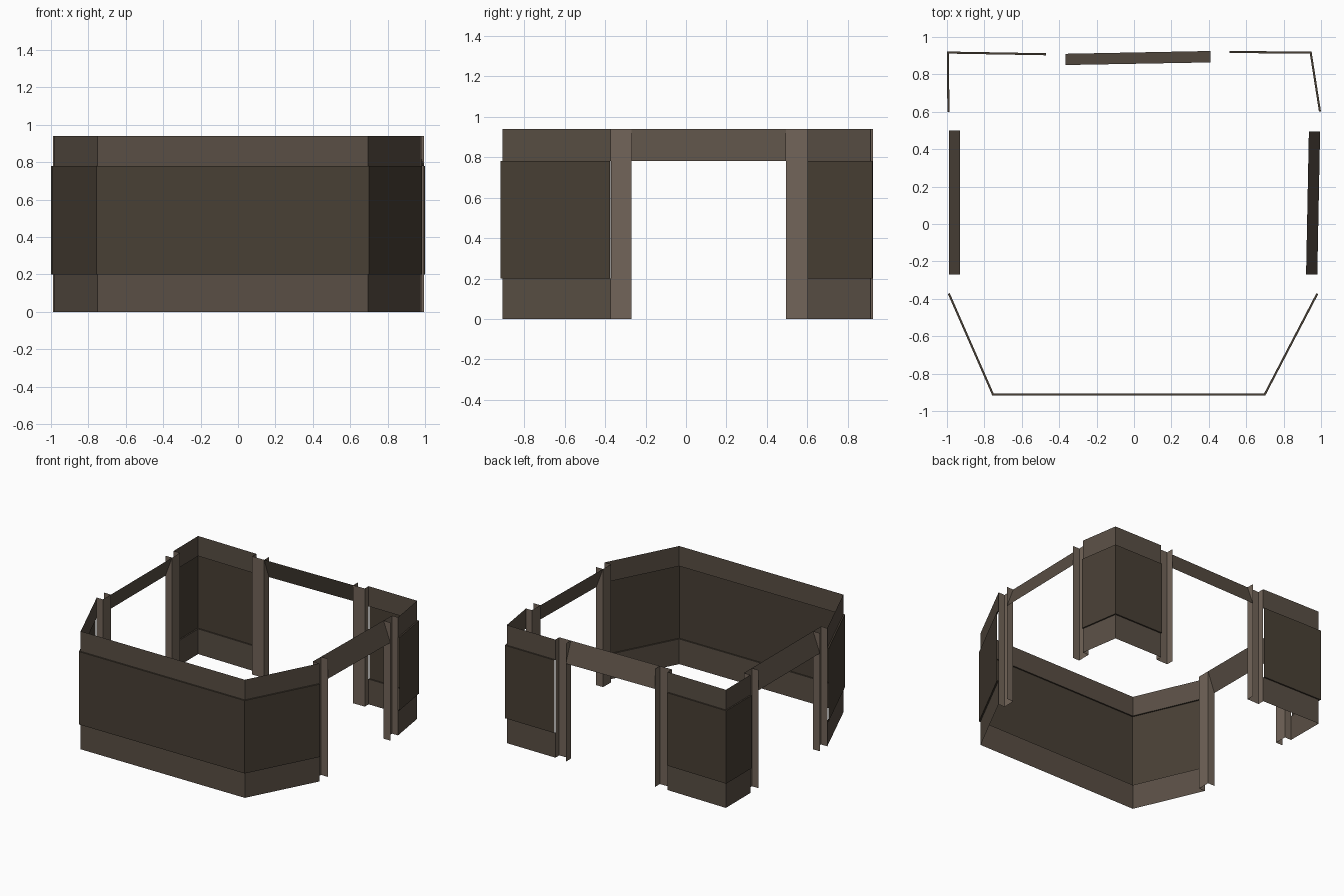
import bpy
from mathutils import Vector

if "Cube" in bpy.data.objects:
    bpy.data.objects.remove(bpy.data.objects["Cube"])


def material(name, rgb):
    m = bpy.data.materials.new(name)
    m.diffuse_color = (*rgb, 1)
    m.use_nodes = True
    m.node_tree.nodes["Principled BSDF"].inputs["Base Color"].default_value = m.diffuse_color
    return m


PANEL = material("dark_panel", (0.065, 0.050, 0.035))
TRIM = material("trim", (0.10, 0.077, 0.058))
POST = material("post", (0.17, 0.13, 0.10))


def sheet(name, rows, mat):
    """Skin a grid of point rows with quads."""
    n = len(rows[0])
    verts = [p for r in rows for p in r]
    faces = [(j * n + i, j * n + i + 1, (j + 1) * n + i + 1, (j + 1) * n + i)
             for j in range(len(rows) - 1) for i in range(n - 1)]
    mesh = bpy.data.meshes.new(name)
    mesh.from_pydata(verts, [], faces)
    mesh.materials.append(mat)
    ob = bpy.data.objects.new(name, mesh)
    bpy.context.collection.objects.link(ob)
    return ob


def offset(path, d):
    """Mitred outward offset of a counter-clockwise open path."""
    pts = [Vector(p) for p in path]
    normals = []
    for a, b in zip(pts, pts[1:]):
        t = (b - a).normalized()
        normals.append(Vector((t.y, -t.x)))
    out = []
    for i, p in enumerate(pts):
        n0 = normals[max(i - 1, 0)]
        n1 = normals[min(i, len(normals) - 1)]
        out.append(p + (n0 + n1) * (d / (1 + n0.dot(n1))))
    return out


def sweep(name, path, profile, mat):
    """Run an (offset, height) profile along a plan path."""
    rows = [[(p.x, p.y, z) for p in offset(path, d)] for d, z in profile]
    return sheet(name, rows, mat)


TOP, RAIL, BASE, STEP = 0.94, 0.78, 0.20, 0.011

# Wall runs: plinth, raised panel with ledges, upper band
walls = {
    "front": [(-0.985, -0.37), (-0.75, -0.907), (0.695, -0.907), (0.975, -0.37)],
    "back_right": [(0.989, 0.60), (0.94, 0.911), (0.51, 0.914)],
    "back_left": [(-0.47, 0.902), (-0.989, 0.911), (-0.987, 0.60)],
}
for side, path in walls.items():
    sweep(side + "_plinth", path, [(0, 0), (0, BASE)], TRIM)
    sweep(side + "_panel", path,
          [(0, BASE), (STEP, BASE), (STEP, RAIL), (0, RAIL)], PANEL)
    sweep(side + "_upper_band", path, [(0, RAIL), (0, TOP)], TRIM)

# Doorways: outer corners, inner corners, and the wall ends beside them
doors = {
    "right": [(0.98, -0.27), (0.995, 0.495), (0.92, -0.27), (0.935, 0.495),
              (0.975, -0.37), (0.989, 0.60)],
    "back": [(0.41, 0.925), (-0.365, 0.91), (0.41, 0.864), (-0.365, 0.85),
             (0.51, 0.914), (-0.47, 0.902)],
    "left": [(-0.99, 0.50), (-0.99, -0.27), (-0.93, 0.50), (-0.93, -0.27),
             (-0.987, 0.60), (-0.985, -0.37)],
}
for side, pts in doors.items():
    out0, out1, in0, in1, wall0, wall1 = [Vector(p) for p in pts]
    # Sloping header, top edge inwards
    sheet(side + "_header", [[(*out0, RAIL), (*out1, RAIL)],
                             [(*in0, TOP), (*in1, TOP)]], TRIM)
    # Channel-shaped posts, open to the outside
    for tag, o, i, w in (("a", out0, in0, wall0), ("b", out1, in1, wall1)):
        along = (in0 - in1) if tag == "a" else (in1 - in0)
        back = i + along.normalized() * (w - o).length
        plan = [w, back, i, o] if tag == "a" else [o, i, back, w]
        sheet(f"{side}_post_{tag}",
              [[(*p, z) for p in plan] for z in (0, TOP)], POST)
